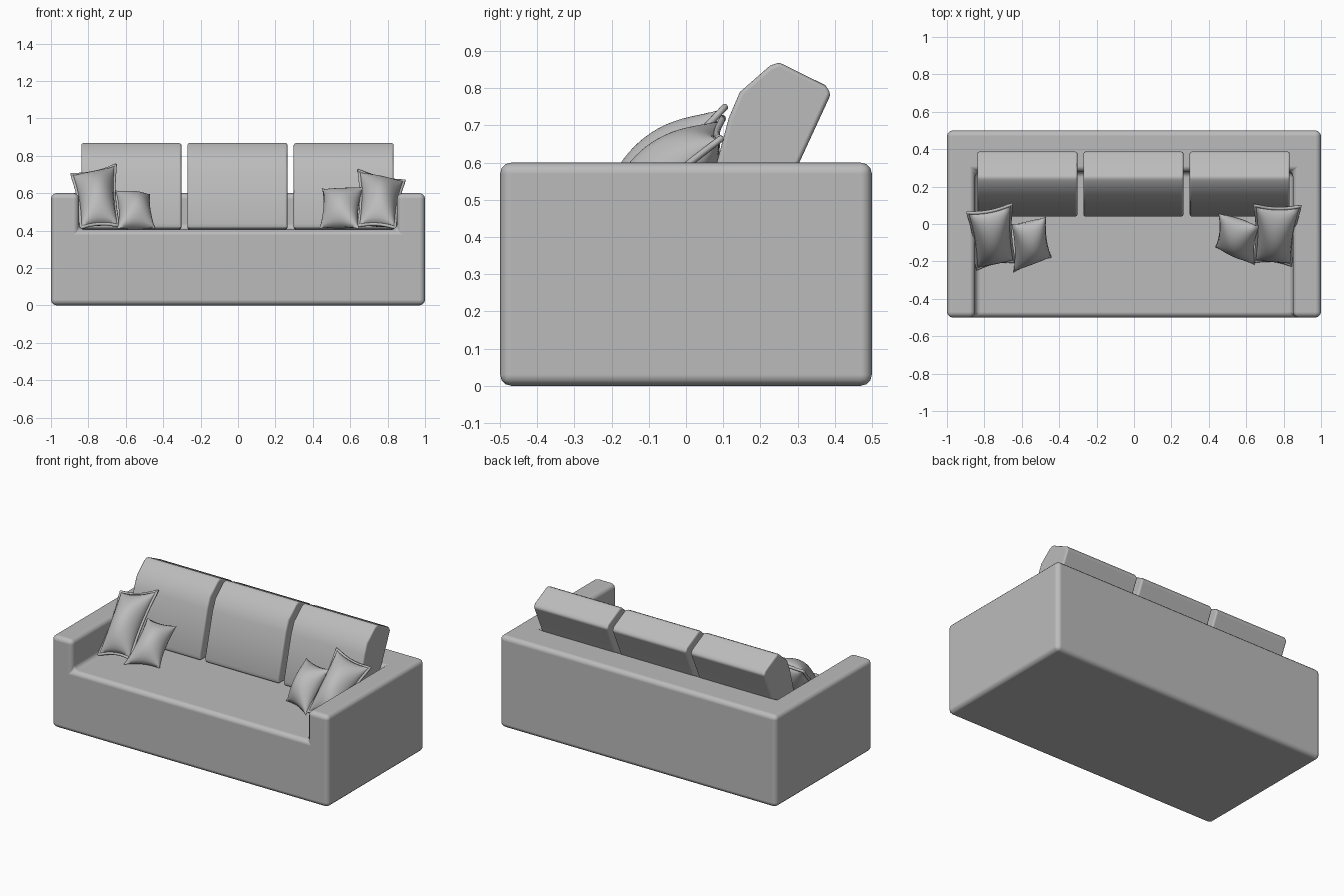
import bpy, bmesh, math
from mathutils import Vector, Matrix

if "Cube" in bpy.data.objects:
    bpy.data.objects.remove(bpy.data.objects["Cube"])

# One plain upholstery colour
fabric = bpy.data.materials.new("grey fabric")
fabric.use_nodes = True
GREY = (0.5, 0.5, 0.5, 1)
fabric.diffuse_color = GREY
fabric.node_tree.nodes["Principled BSDF"].inputs["Base Color"].default_value = GREY


def add_object(name, bm):
    bmesh.ops.recalc_face_normals(bm, faces=bm.faces)
    mesh = bpy.data.meshes.new(name)
    bm.to_mesh(mesh)
    bm.free()
    mesh.materials.append(fabric)
    obj = bpy.data.objects.new(name, mesh)
    bpy.context.collection.objects.link(obj)
    return obj


def smooth(obj, angle=40):
    bpy.ops.object.select_all(action='DESELECT')
    obj.select_set(True)
    bpy.context.view_layer.objects.active = obj
    bpy.ops.object.shade_smooth_by_angle(angle=math.radians(angle))


def round_edges(obj, width, segments):
    mod = obj.modifiers.new("rounding", 'BEVEL')
    mod.width, mod.segments = width, segments
    mod.limit_method, mod.angle_limit = 'ANGLE', math.radians(40)
    mod.harden_normals = True


def box(name, low, high):
    bm = bmesh.new()
    bmesh.ops.create_cube(bm, size=1)
    low, high = Vector(low), Vector(high)
    for v in bm.verts:
        v.co = (low + high) / 2 + v.co * (high - low)
    return add_object(name, bm)


# Sofa body: a block with the seat recess cut out
body = box("sofa_body", (-1, -0.5, 0), (1, 0.5, 0.6))
recess = box("seat_recess_cutter", (-0.85, -0.7, 0.405), (0.85, 0.28, 0.9))
recess.hide_render = True
recess.hide_viewport = True
recess.display_type = 'WIRE'
cut = body.modifiers.new("seat recess", 'BOOLEAN')
cut.operation, cut.object, cut.solver = 'DIFFERENCE', recess, 'EXACT'
round_edges(body, 0.03, 3)
smooth(body)

# Back cushions: leaning side profile (y, z) extruded across x
PROFILE = [(0.045, 0.41), (0.04, 0.44), (0.115, 0.72), (0.145, 0.79), (0.225, 0.86),
           (0.25, 0.87), (0.375, 0.808), (0.39, 0.785), (0.3, 0.59), (0.22, 0.405)]


def back_cushion(name, x, width):
    bm = bmesh.new()
    side = bm.faces.new([bm.verts.new((x - width / 2, y, z)) for y, z in PROFILE])
    new = bmesh.ops.extrude_face_region(bm, geom=[side])["geom"]
    bmesh.ops.translate(bm, vec=(width, 0, 0),
                        verts=[g for g in new if isinstance(g, bmesh.types.BMVert)])
    obj = add_object(name, bm)
    round_edges(obj, 0.012, 3)
    smooth(obj)


for label, x in (("right", -0.57), ("middle", -0.003), ("left", 0.565)):
    back_cushion("back_cushion_" + label, x, 0.535)


# Throw pillows: pinched square stretched between four corners
def pillow_point(corners, s, t):
    tl, tr, br, bl = corners
    s, t = s * (1 - 0.13 * (1 - t * t)), t * (1 - 0.1 * (1 - s * s))
    top = tl.lerp(tr, (s + 1) / 2)
    bottom = bl.lerp(br, (s + 1) / 2)
    return bottom.lerp(top, (t + 1) / 2)


def pillow(name, corners, depth, piping):
    corners = [Vector(c) for c in corners]
    tl, tr, br, bl = corners
    normal = (tr - tl + br - bl).cross(tl - bl + tr - br).normalized()
    n = 20
    bm = bmesh.new()
    for side in (1, -1):
        bmesh.ops.create_grid(bm, x_segments=n, y_segments=n, size=1,
                              matrix=Matrix.Translation((0, 0, side)))
    for v in bm.verts:
        s, t, side = v.co
        puff = max(0, (1 - s * s) * (1 - t * t)) ** 0.65
        v.co = pillow_point(corners, s, t) + normal * side * depth * puff
    bmesh.ops.remove_doubles(bm, verts=bm.verts, dist=0.0005)
    smooth(add_object(name, bm), 80)
    if piping:
        # Raised seam following the pillow outline
        steps = [-1 + 2 * i / 12 for i in range(12)]
        rim = ([(a, 1) for a in steps] + [(1, -a) for a in steps]
               + [(-a, -1) for a in steps] + [(-1, a) for a in steps])
        curve = bpy.data.curves.new(name + "_piping", 'CURVE')
        curve.dimensions = '3D'
        curve.bevel_depth, curve.bevel_resolution = 0.009, 2
        line = curve.splines.new('POLY')
        line.points.add(len(rim) - 1)
        line.use_cyclic_u = True
        line.use_smooth = True
        for p, (s, t) in zip(line.points, rim):
            p.co = (*pillow_point(corners, s, t), 1)
        curve.materials.append(fabric)
        bpy.context.collection.objects.link(bpy.data.objects.new(name + "_piping", curve))


pillow("large_pillow_right", [(-0.89, 0.06, 0.7), (-0.655, 0.105, 0.75),
                              (-0.64, -0.2, 0.425), (-0.84, -0.24, 0.415)], 0.1, True)
pillow("large_pillow_left", [(0.645, 0.1, 0.72), (0.89, 0.095, 0.665),
                             (0.84, -0.22, 0.415), (0.645, -0.2, 0.425)], 0.1, True)
pillow("small_pillow_right", [(-0.655, 0, 0.615), (-0.47, 0.04, 0.595),
                              (-0.44, -0.18, 0.41), (-0.645, -0.26, 0.41)], 0.085, False)
pillow("small_pillow_left", [(0.45, 0.06, 0.625), (0.67, -0.01, 0.635),
                             (0.645, -0.22, 0.41), (0.435, -0.125, 0.41)], 0.085, False)
